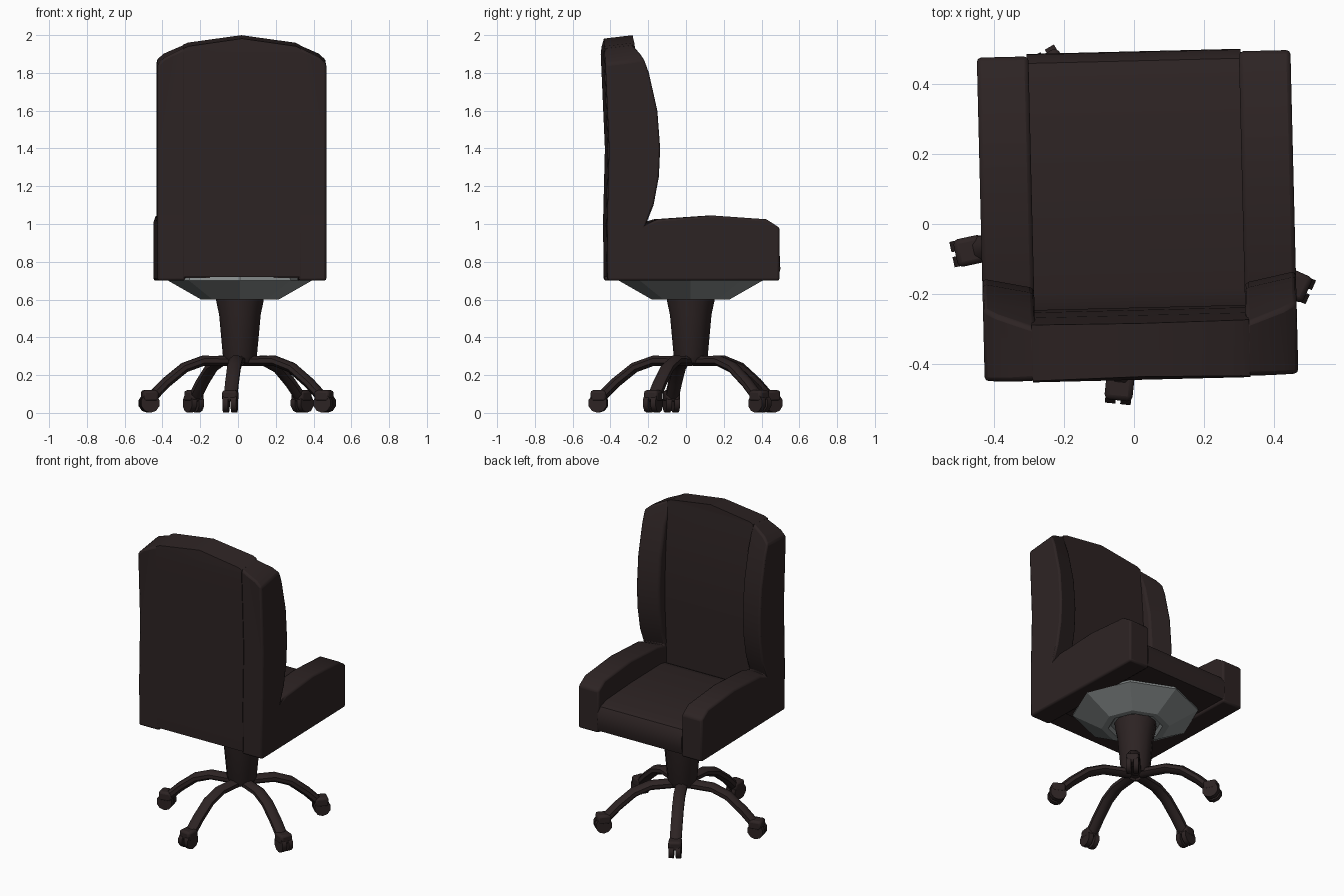
import bpy, bmesh
from math import sin, cos, pi, radians
from mathutils import Matrix, Vector

cube = bpy.data.objects.get("Cube")
if cube:
    bpy.data.objects.remove(cube, do_unlink=True)


def make_material(name, rgb):
    m = bpy.data.materials.new(name)
    m.use_nodes = True
    m.diffuse_color = (*rgb, 1)
    bsdf = m.node_tree.nodes["Principled BSDF"]
    bsdf.inputs["Base Color"].default_value = (*rgb, 1)
    bsdf.inputs["Roughness"].default_value = 0.7
    return m


leather = make_material("dark brown leather", (0.026, 0.017, 0.017))
metal = make_material("grey metal", (0.24, 0.26, 0.26))

# The upholstered shell is turned slightly on its base
SHELL = Matrix.Translation((0.01, 0.03, 0)) @ Matrix.Rotation(radians(1.4), 4, "Z")
AXIS = Matrix.Translation((0.01, 0.025, 0))


def finish(name, bm, mat, matrix, bevel=0, angle=35):
    bmesh.ops.recalc_face_normals(bm, faces=bm.faces)
    me = bpy.data.meshes.new(name)
    bm.to_mesh(me)
    bm.free()
    me.materials.append(mat)
    ob = bpy.data.objects.new(name, me)
    bpy.context.collection.objects.link(ob)
    ob.matrix_world = matrix
    bpy.ops.object.select_all(action="DESELECT")
    ob.select_set(True)
    bpy.context.view_layer.objects.active = ob
    bpy.ops.object.shade_smooth_by_angle(angle=radians(angle))
    if bevel:
        mod = ob.modifiers.new("soft edges", "BEVEL")
        mod.width = bevel
        mod.segments = 2
        mod.limit_method = "ANGLE"
        mod.angle_limit = radians(35)
    return ob


def skin(rings, closed_caps=True):
    """Join equal rings of points with quads and cap both ends."""
    bm = bmesh.new()
    loops = [[bm.verts.new(p) for p in ring] for ring in rings]
    n = len(loops[0])
    for a, b in zip(loops, loops[1:]):
        for i in range(n):
            j = (i + 1) % n
            bm.faces.new((a[i], a[j], b[j], b[i]))
    if closed_caps:
        bm.faces.new(loops[0])
        bm.faces.new(loops[-1])
    return bm


def clip_top(bm):
    """Trim to the arched top outline, falling a little to the rear."""
    arch = [(0, 2.0), (0.285, 1.96), (0.41, 1.9), (0.447, 1.865)]
    for (x0, z0), (x1, z1) in zip(arch, arch[1:]):
        for s in (1, -1):
            normal = Vector((s * (z0 - z1), -0.12 * (x1 - x0), x1 - x0))
            geom = bm.verts[:] + bm.edges[:] + bm.faces[:]
            cut = bmesh.ops.bisect_plane(bm, geom=geom, plane_co=(s * x0, -0.31, z0),
                                         plane_no=normal, clear_outer=True)
            edges = [e for e in cut["geom_cut"] if isinstance(e, bmesh.types.BMEdge)]
            if edges:
                bmesh.ops.contextual_create(bm, geom=edges)


def lathe(name, profile, sides, mat, angle):
    rings = [[(r * cos(2 * pi * i / sides), r * sin(2 * pi * i / sides), z)
              for i in range(sides)] for r, z in profile]
    return finish(name, skin(rings), mat, AXIS, angle=angle)


# Side bolsters: each is one armrest and one back wing in a single L profile
rear = [(-0.45, 2.1), (-0.47, 1.9), (-0.448, 1.4), (-0.458, 1.0), (-0.455, 0.7)]
arm = [(0.455, 0.7), (0.455, 0.98), (0.385, 1.025), (0.1, 1.045), (-0.19, 1.025)]
wing = [(-0.25, 1.0), (-0.21, 1.1), (-0.182, 1.25), (-0.175, 1.4),
        (-0.19, 1.6), (-0.235, 1.8), (-0.3, 1.98), (-0.34, 2.1)]
outer = rear + arm + wing
inner = rear + arm + [(y - 0.03, z) for y, z in wing]
for side, s in (("left", 1), ("right", -1)):
    bm = skin([[(s * 0.447, y, z) for y, z in outer],
               [(s * 0.3, y, z) for y, z in inner]])
    clip_top(bm)
    finish(side + "_bolster", bm, leather, SHELL, bevel=0.012)

# Recessed back panel between the wings
panel = [(-0.452, 2.1), (-0.474, 1.9), (-0.452, 1.4), (-0.462, 1.0), (-0.458, 0.72),
         (-0.29, 0.72), (-0.285, 1.0), (-0.272, 1.2), (-0.268, 1.4),
         (-0.275, 1.6), (-0.29, 1.8), (-0.31, 1.95), (-0.32, 2.1)]
bm = skin([[(x, y, z) for y, z in panel] for x in (-0.31, 0.31)])
clip_top(bm)
finish("back_panel", bm, leather, SHELL)

# Seat cushion, lower than the armrests, with a rolled front edge
cushion = [(-0.31, 0.715), (0.45, 0.715), (0.462, 0.76), (0.46, 0.83), (0.435, 0.87),
           (0.37, 0.89), (0.1, 0.9), (-0.22, 0.9), (-0.27, 0.89), (-0.31, 0.87)]
bm = skin([[(x, y, z) for y, z in cushion] for x in (-0.305, 0.305)])
finish("seat_cushion", bm, leather, SHELL)

# Eight-sided metal pan under the seat and the tapered column
lathe("seat_pan", [(0.37, 0.73), (0.38, 0.7), (0.205, 0.6), (0.165, 0.6), (0.15, 0.62)],
      8, metal, 20)
lathe("column", [(0.13, 0.64), (0.125, 0.59), (0.11, 0.52), (0.09, 0.3), (0.075, 0.265)],
      12, leather, 40)

# Five arched legs, each with a twin-wheel caster
path = [(0.03, 0.275), (0.2, 0.276), (0.3, 0.24), (0.4, 0.16), (0.475, 0.085)]
lean = [0, 0.1, 0.5, 0.74, 0.78]
for k in range(5):
    turn = AXIS @ Matrix.Rotation(radians(264 + 72 * k), 4, "Z")
    rings = []
    for (r, z), t in zip(path, lean):
        ring = []
        for i in range(8):
            a = 2 * pi * (i + 0.5) / 8
            w, h = 0.038 * cos(a), 0.029 * sin(a)
            ring.append((r + h * sin(t), w, z + h * cos(t)))
        rings.append(ring)
    finish(f"leg_{k + 1}", skin(rings), leather, turn, angle=40)

    bm = bmesh.new()
    for y in (-0.022, 0.022):
        place = Matrix.Translation((0.492, y, 0.052)) @ Matrix.Rotation(pi / 2, 4, "X")
        bmesh.ops.create_cone(bm, cap_ends=True, segments=10, radius1=0.051, radius2=0.051,
                              depth=0.03, matrix=place)
    finish(f"caster_wheels_{k + 1}", bm, leather, turn, angle=40)

    bm = bmesh.new()
    place = Matrix.Translation((0.488, 0, 0.09)) @ Matrix.Diagonal((0.085, 0.08, 0.06, 1))
    bmesh.ops.create_cube(bm, size=1, matrix=place)
    finish(f"caster_housing_{k + 1}", bm, leather, turn, bevel=0.014)
